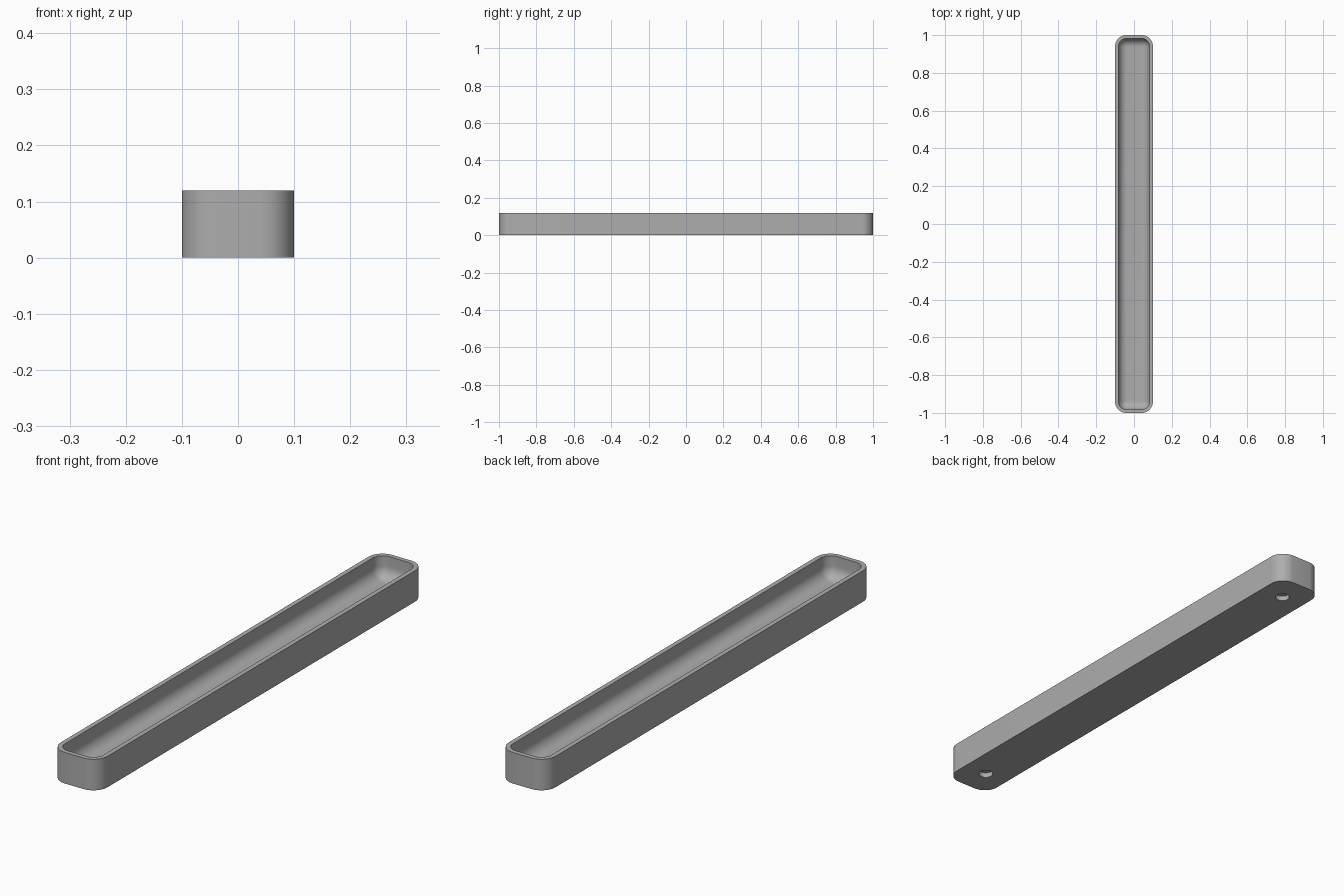
import bpy, bmesh
from math import sin, cos, pi

if "Cube" in bpy.data.objects:
    bpy.data.objects.remove(bpy.data.objects["Cube"], do_unlink=True)

HALF_X, HALF_Y, HEIGHT = 0.1, 1.0, 0.12
CORNER, RIM, FLOOR, FILLET = 0.06, 0.018, 0.035, 0.045
HOLE_Y, HOLE_R, HOLE_DEPTH = 0.887, 0.027, 0.02

grey = bpy.data.materials.new("plain grey")
grey.use_nodes = True
grey.diffuse_color = (0.42, 0.42, 0.42, 1)
grey.node_tree.nodes["Principled BSDF"].inputs["Base Color"].default_value = grey.diffuse_color


def ring(bm, inset, z, steps=10):
    """Rounded rectangle, pulled in from the outer wall by inset."""
    r = max(CORNER - inset, 0.012)
    cx, cy = HALF_X - inset - r, HALF_Y - inset - r
    verts = []
    for quarter, (sx, sy) in enumerate([(1, 1), (-1, 1), (-1, -1), (1, -1)]):
        for i in range(steps + 1):
            a = (quarter + i / steps) * pi / 2
            verts.append(bm.verts.new((sx * cx + r * cos(a), sy * cy + r * sin(a), z)))
    return verts


# Tray: outer wall, flat rim, inner wall and rounded floor edge
profile = [(0, 0), (0, HEIGHT), (RIM, HEIGHT)]
for i in range(11):
    a = i / 10 * pi / 2
    profile.append((RIM + FILLET * (1 - cos(a)), FLOOR + FILLET * (1 - sin(a))))

bm = bmesh.new()
rings = [ring(bm, inset, z) for inset, z in profile]
for low, high in zip(rings, rings[1:]):
    for i in range(len(low)):
        j = (i + 1) % len(low)
        bm.faces.new((low[i], low[j], high[j], high[i]))
bm.faces.new(rings[0][::-1])
bm.faces.new(rings[-1])
bmesh.ops.recalc_face_normals(bm, faces=bm.faces)
mesh = bpy.data.meshes.new("tray")
bm.to_mesh(mesh)
bm.free()
tray = bpy.data.objects.new("tray", mesh)
bpy.context.collection.objects.link(tray)
mesh.materials.append(grey)

# Blind mounting holes in the underside
for name, side in (("front_hole_cutter", -1), ("back_hole_cutter", 1)):
    bpy.ops.mesh.primitive_cylinder_add(vertices=32, radius=HOLE_R, depth=2 * HOLE_DEPTH,
                                        location=(0, side * HOLE_Y, 0))
    cutter = bpy.context.object
    cutter.name = name
    cutter.data.materials.append(grey)
    cutter.hide_render = True
    cutter.hide_set(True)
    cut = tray.modifiers.new(name, "BOOLEAN")
    cut.operation = "DIFFERENCE"
    cut.solver = "EXACT"
    cut.object = cutter

# Smooth rounded walls with sharp rim and base edges
bpy.ops.object.select_all(action="DESELECT")
tray.select_set(True)
bpy.context.view_layer.objects.active = tray
bpy.ops.object.shade_smooth_by_angle(angle=pi / 6)
